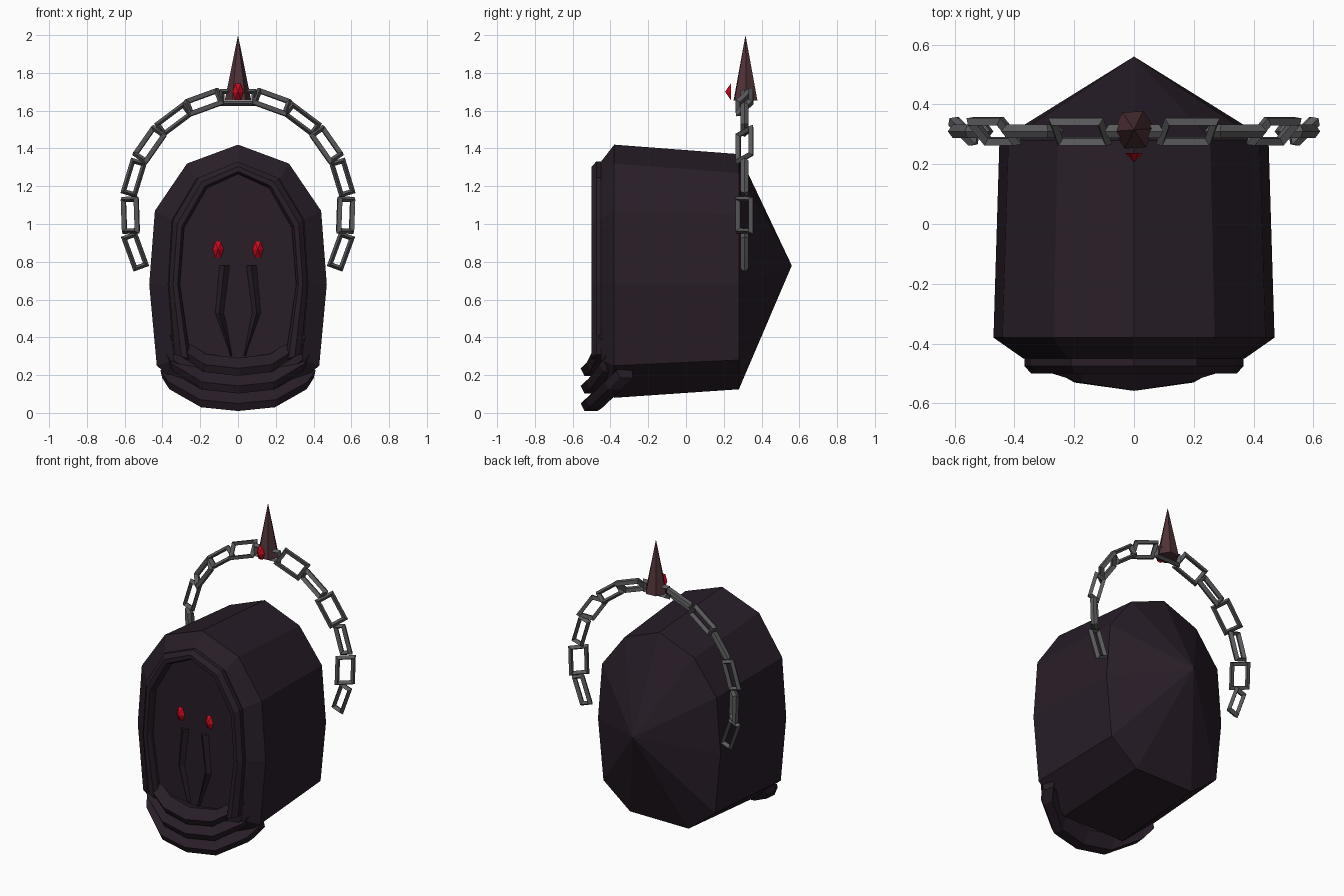
import bpy, bmesh, math
from mathutils import Vector, Matrix

if "Cube" in bpy.data.objects:
    bpy.data.objects.remove(bpy.data.objects["Cube"])


def material(name, rgb):
    m = bpy.data.materials.new(name)
    m.diffuse_color = (*rgb, 1)
    m.use_nodes = True
    m.node_tree.nodes["Principled BSDF"].inputs["Base Color"].default_value = m.diffuse_color
    return m


HIDE = material("dark plum", (0.021, 0.0125, 0.0205))
IRON = material("iron grey", (0.105, 0.105, 0.112))
HORN = material("dull maroon", (0.080, 0.032, 0.038))
RED = material("glowing red", (0.60, 0.003, 0.013))


def finish(name, bm, mat):
    bmesh.ops.recalc_face_normals(bm, faces=bm.faces)
    me = bpy.data.meshes.new(name)
    bm.to_mesh(me)
    bm.free()
    me.materials.append(mat)
    ob = bpy.data.objects.new(name, me)
    bpy.context.collection.objects.link(ob)
    return ob


def loft(bm, rings, closed=False):
    """Skin equal-length rings, capping both ends unless closed."""
    vs = [[bm.verts.new(p) for p in r] for r in rings]
    n = len(vs[0])
    pairs = list(zip(vs, vs[1:])) + ([(vs[-1], vs[0])] if closed else [])
    for a, b in pairs:
        for i in range(n):
            j = (i + 1) % n
            bm.faces.new((a[i], a[j], b[j], b[i]))
    if not closed:
        bm.faces.new(vs[0])
        bm.faces.new(vs[-1])
    return vs


def mirrored(half):
    """Complete a half path, given from the centre line outward."""
    return [(-p[0], *p[1:]) for p in reversed(half[1:])] + list(half)


def outline(half, y):
    """Closed symmetric outline, half given from the top centre downward."""
    return [Vector((x, y, z)) for x, z in mirrored(half)]


# Body: chamfered front, tapering shell, pointed back
front = [(0, 1.33), (.22, 1.24), (.35, 1.02), (.37, .68), (.34, .28), (.20, .17)]
shoulder = [(0, 1.42), (.27, 1.32), (.44, 1.07), (.47, .68), (.43, .25), (.23, .08)]
rear = [(0, 1.37), (.255, 1.27), (.42, 1.05), (.45, .68), (.41, .28), (.215, .125)]
bm = bmesh.new()
rings = loft(bm, [outline(front, -.45), outline(shoulder, -.38), outline(rear, .28)])
back_cap = [f for f in bm.faces if all(v in rings[-1] for v in f.verts)]
center = bmesh.ops.poke(bm, faces=back_cap)["verts"][0]
center.co = (0, .56, .78)
finish("body", bm, HIDE)

# Raised rim around the face, open at the bottom
outer = mirrored([(0, 1.33), (.21, 1.245), (.345, 1.02), (.367, .68), (.335, .31)])
inner = mirrored([(0, 1.265), (.165, 1.19), (.285, .98), (.308, .68), (.25, .28)])
bm = bmesh.new()
loft(bm, [[(ox, -.44, oz), (ox, -.475, oz),
           (ox * .6 + ix * .4, -.50, oz * .6 + iz * .4),
           (ix * .8 + ox * .2, -.50, iz * .8 + oz * .2), (ix, -.475, iz), (ix, -.44, iz)]
          for (ox, oz), (ix, iz) in zip(outer, inner)])
finish("face_rim", bm, HIDE)

# Three overlapping jaw bands
for k, name in enumerate(("lower", "middle", "upper")):
    s, up, fwd = 1 - .06 * k, .093 * k, .045 * k
    path = mirrored([(0, -.558, .05), (.20, -.53, .07),
                     (.37, -.43 - fwd * .6, .165), (.41, -.37 - fwd, .225)])
    bm = bmesh.new()
    loft(bm, [[(x * s, y, z + up), (x * s * .98, y + .02, z + up - .04),
               (x * s * .96, y + .09, z + up - .04),
               (x * s * .93, y + (.08 if abs(x) > .4 else .13), z + up + .045),
               (x * s * .96, y + .06, z + up + .055 - .04 * (abs(x) > .4))]
              for x, y, z in path])
    finish(name + "_jaw_band", bm, HIDE)

# Tapered nose ridges
for side, name in ((-1, "left"), (1, "right")):
    bm = bmesh.new()
    loft(bm, [[(side * a, -.445, z), (side * (a + b) / 2, -.475, z), (side * b, -.445, z)]
              for a, b, z in ((.04, .103, .78), (.072, .125, .53), (.03, .042, .30))])
    finish(name + "_nose_ridge", bm, HIDE)


# Faceted red gems: two eyes and one on the spike
def gem(name, x, y, z):
    bm = bmesh.new()
    bmesh.ops.create_cone(bm, cap_ends=True, segments=6, radius1=.05, radius2=0, depth=.03)
    bm.transform(Matrix.Translation((x, y, z)) @ Matrix.Diagonal((.58, 1, 1, 1))
                 @ Matrix.Rotation(math.pi / 2, 4, 'X') @ Matrix.Rotation(math.pi / 2, 4, 'Z'))
    finish(name, bm, RED)


gem("left_eye", -.105, -.465, .865)
gem("right_eye", .105, -.465, .865)
gem("spike_gem", 0, .222, 1.70)

# Spike on top of the chain arch
bm = bmesh.new()
bmesh.ops.create_cone(bm, cap_ends=True, segments=6, radius1=.07, radius2=0, depth=.345)
bm.transform(Matrix.Translation((0, .315, 1.8275)) @ Matrix.Rotation(math.radians(94), 4, 'Z'))
finish("spike", bm, HORN)


# Chain arch: diamond-section links, every second one wider and turned 45 degrees
def link(bm, x, z, tilt, twist):
    w, d, t = (.062, .020, .028) if twist else (.044, .022, .026)
    l = .098
    m = (Matrix.Translation((x, .31, z)) @ Matrix.Rotation(tilt, 4, 'Y')
         @ Matrix.Rotation(twist, 4, 'Z'))
    loft(bm, [[m @ Vector((sx * (w - i), y, sz * (l - i)))
               for i, y in ((0, 0), (t / 2, d), (t, 0), (t / 2, -d))]
              for sx, sz in ((1, 1), (1, -1), (-1, -1), (-1, 1))], closed=True)


bm = bmesh.new()
links = [(.18, 1.645, -70), (.34, 1.555, -53), (.468, 1.42, -35),
         (.552, 1.245, -17), (.57, 1.047, 2), (.545, .855, 20)]
link(bm, 0, 1.67, math.pi / 2, 0)
for k, (x, z, deg) in enumerate(links):
    for side in (-1, 1):
        twist = side * math.pi / 4 if k % 2 == 0 else 0
        link(bm, side * x, z, side * math.radians(deg), twist)
finish("chain", bm, IRON)
